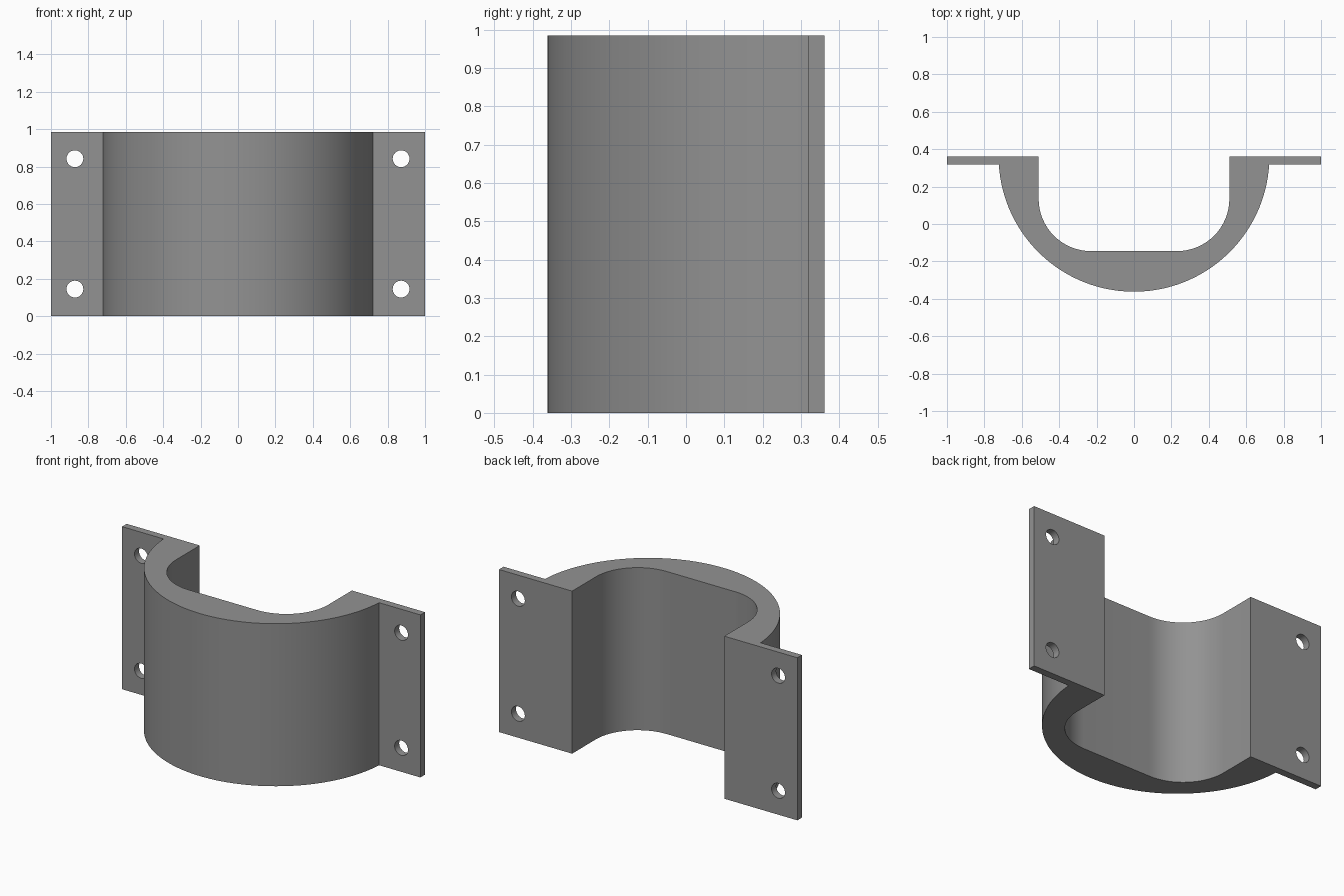
import bpy, bmesh, math
from math import cos, sin, pi

if "Cube" in bpy.data.objects:
    bpy.data.objects.remove(bpy.data.objects["Cube"])

HEIGHT = 0.985
BACK, FLANGE_FRONT = 0.362, 0.318      # flange faces in y
OUTER_R = 0.724                        # outer shell, centred on the back plane
INNER_X, INNER_Y, FILLET = 0.51, -0.145, 0.28
HOLE_X, HOLE_R = 0.872, 0.045

grey = bpy.data.materials.new("grey")
grey.diffuse_color = (0.29, 0.29, 0.29, 1)
grey.use_nodes = True
grey.node_tree.nodes["Principled BSDF"].inputs["Base Color"].default_value = grey.diffuse_color


def arc(cx, cy, r, a0, a1, n):
    return [(cx + r * cos(a0 + (a1 - a0) * i / n),
             cy + r * sin(a0 + (a1 - a0) * i / n)) for i in range(n + 1)]


def activate(obj):
    bpy.ops.object.select_all(action='DESELECT')
    obj.select_set(True)
    bpy.context.view_layer.objects.active = obj


# Clamp outline: outer arc, right flange, rounded inner channel, left flange
dip = math.asin((BACK - FLANGE_FRONT) / OUTER_R)
outline = arc(0, BACK, OUTER_R, pi + dip, 2 * pi - dip, 64)
outline += [(1, FLANGE_FRONT), (1, BACK), (INNER_X, BACK)]
cx, cy = INNER_X - FILLET, INNER_Y + FILLET
outline += arc(cx, cy, FILLET, 0, -pi / 2, 16)
outline += arc(-cx, cy, FILLET, -pi / 2, -pi, 16)
outline += [(-INNER_X, BACK), (-1, BACK), (-1, FLANGE_FRONT)]

# Extrude the outline upwards
bm = bmesh.new()
base = bm.faces.new([bm.verts.new((x, y, 0)) for x, y in outline])
top = bmesh.ops.extrude_face_region(bm, geom=[base])["geom"]
bmesh.ops.translate(bm, vec=(0, 0, HEIGHT),
                    verts=[v for v in top if isinstance(v, bmesh.types.BMVert)])
bmesh.ops.recalc_face_normals(bm, faces=bm.faces)
mesh = bpy.data.meshes.new("clamp_bracket")
bm.to_mesh(mesh)
bm.free()
mesh.materials.append(grey)
bracket = bpy.data.objects.new("clamp_bracket", mesh)
bpy.context.collection.objects.link(bracket)

# Four bolt holes through the flanges
for x in (-HOLE_X, HOLE_X):
    for z in (0.145, 0.842):
        bpy.ops.mesh.primitive_cylinder_add(
            vertices=32, radius=HOLE_R, depth=0.2,
            location=(x, (BACK + FLANGE_FRONT) / 2, z), rotation=(pi / 2, 0, 0))
        cutter = bpy.context.object
        cutter.name = "hole_cutter"
        cutter.hide_render = True
        cutter.data.materials.append(grey)
        activate(bracket)
        cut = bracket.modifiers.new("bolt_hole", 'BOOLEAN')
        cut.operation, cut.solver, cut.object = 'DIFFERENCE', 'EXACT', cutter
        bpy.ops.object.modifier_apply(modifier=cut.name)
        bpy.data.objects.remove(cutter)

activate(bracket)
bpy.ops.object.shade_smooth_by_angle(angle=math.radians(30))
